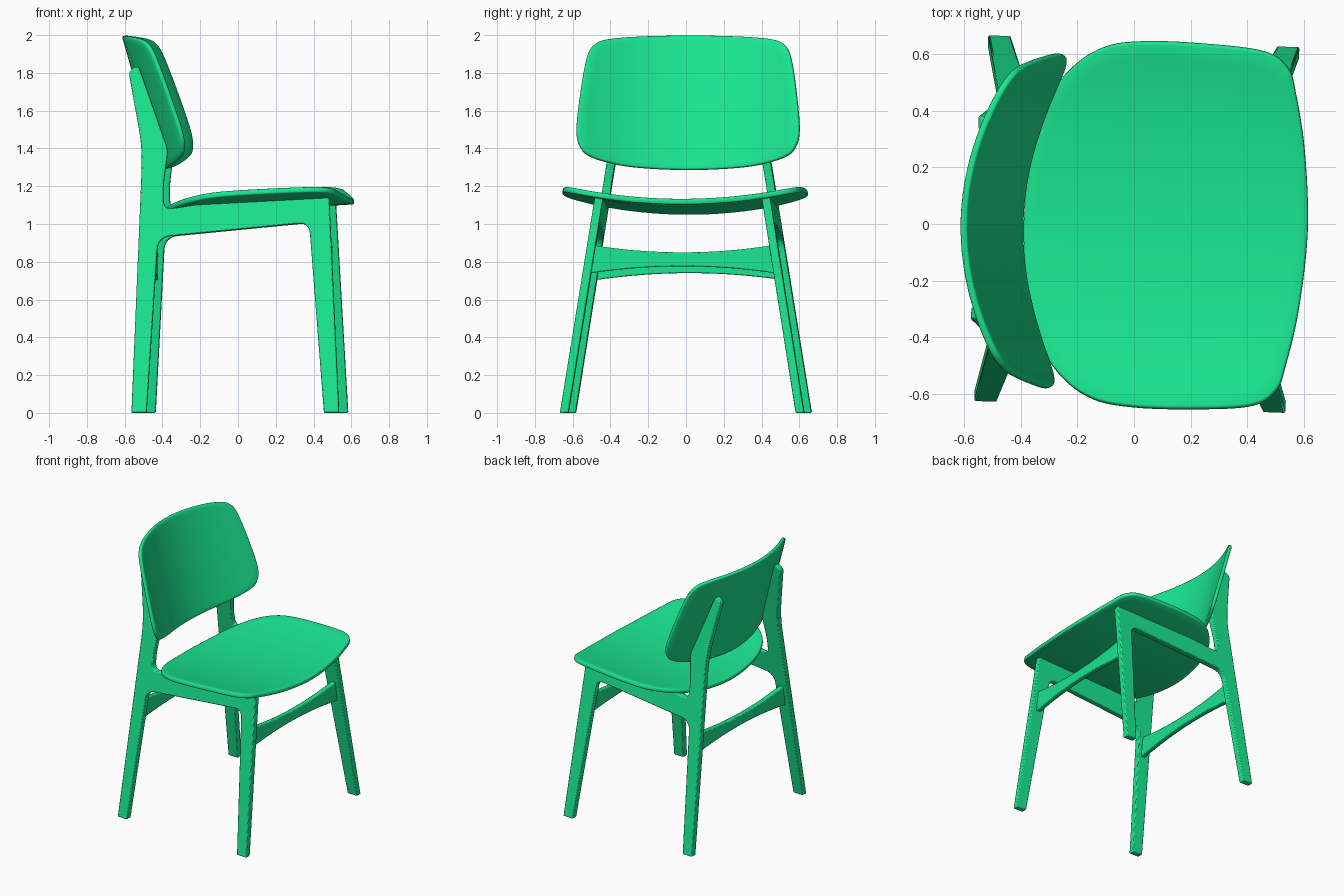
import bpy, bmesh, math
from mathutils import Vector

if "Cube" in bpy.data.objects:
    bpy.data.objects.remove(bpy.data.objects["Cube"])

TURN = math.radians(-2.2)      # the whole chair stands slightly turned
green = bpy.data.materials.new("green")
green.diffuse_color = (0.01, 0.8, 0.28, 1)
green.use_nodes = True
green.node_tree.nodes["Principled BSDF"].inputs["Base Color"].default_value = green.diffuse_color


def finish(name, bm, thickness=0, mirror=False, bevel=0.006):
    me = bpy.data.meshes.new(name)
    bm.to_mesh(me)
    bm.free()
    ob = bpy.data.objects.new(name, me)
    bpy.context.collection.objects.link(ob)
    ob.rotation_euler.z = TURN
    me.materials.append(green)
    if thickness:
        m = ob.modifiers.new("Solidify", 'SOLIDIFY')
        m.thickness, m.offset = thickness, -1
    if mirror:
        m = ob.modifiers.new("Mirror", 'MIRROR')
        m.use_axis = (False, True, False)
    m = ob.modifiers.new("Bevel", 'BEVEL')
    m.width, m.segments, m.limit_method = bevel, 2, 'ANGLE'
    m.angle_limit = math.radians(40)
    bpy.ops.object.select_all(action='DESELECT')
    ob.select_set(True)
    bpy.context.view_layer.objects.active = ob
    bpy.ops.object.shade_smooth_by_angle(angle=math.radians(35))
    return ob


def fillet(points, n=8):
    """Round each (a, b, radius) corner of a closed profile."""
    out = []
    for i, (a, b, r) in enumerate(points):
        p = Vector((a, b))
        if r == 0:
            out.append(p)
            continue
        d0 = (Vector(points[i - 1][:2]) - p).normalized()
        d1 = (Vector(points[(i + 1) % len(points)][:2]) - p).normalized()
        s, e = p + d0 * r, p + d1 * r
        for k in range(n + 1):
            t = k / n
            out.append(s * (1 - t) ** 2 + p * 2 * t * (1 - t) + e * t * t)
    return out


def slab(bm, side_a, side_b):
    """Solid between two matching loops of points."""
    A = [bm.verts.new(p) for p in side_a]
    B = [bm.verts.new(p) for p in side_b]
    n = len(A)
    bm.faces.new(A)
    bm.faces.new(B[::-1])
    for i in range(n):
        bm.faces.new((A[i], B[i], B[(i + 1) % n], A[(i + 1) % n]))
    bmesh.ops.recalc_face_normals(bm, faces=bm.faces[:])


def smooth_loop(pts, n=6):
    """Closed Catmull-Rom curve through the points."""
    out, m = [], len(pts)
    for i in range(m):
        p0, p1, p2, p3 = (Vector(pts[(i + k) % m]) for k in (-1, 0, 1, 2))
        for k in range(n):
            t = k / n
            out.append(0.5 * (2 * p1 + (p2 - p0) * t + (2 * p0 - 5 * p1 + 4 * p2 - p3) * t * t
                              + (3 * p1 - p0 - 3 * p2 + p3) * t ** 3))
    return out


def shell(name, half, place, thickness, flip):
    """Curved panel: half outline (side, along) mirrored, filled with rings."""
    outline = smooth_loop(half + [(-s, l) for s, l in half[-2:0:-1]])
    centre = Vector((0, (half[0][1] + half[-1][1]) / 2))
    bm = bmesh.new()
    rings, n = 12, len(outline)
    mid = bm.verts.new(place(*centre))
    prev = None
    for k in range(1, rings + 1):
        ring = [bm.verts.new(place(*centre.lerp(p, k / rings))) for p in outline]
        for i in range(n):
            j = (i + 1) % n
            if prev:
                bm.faces.new((prev[i], ring[i], ring[j], prev[j]))
            else:
                bm.faces.new((mid, ring[i], ring[j]))
        prev = ring
    if flip:
        bmesh.ops.reverse_faces(bm, faces=bm.faces[:])
    return finish(name, bm, thickness=thickness, bevel=0.008)


def lean(z):
    """Outer face of the leaning side frame."""
    return 0.647 - 0.16 * z


# Side frames: legs, seat rail and back post in one leaning slab
profile = fillet([
    (-0.54, 0, 0), (-0.46, 0, 0), (-0.405, 0.93, 0.07), (0.395, 1.008, 0.06),
    (0.48, 0, 0), (0.56, 0, 0), (0.50, 1.15, 0.01), (-0.18, 1.105, 0.05),
    (-0.375, 1.075, 0.05), (-0.38, 1.19, 0.05), (-0.355, 1.39, 0.03),
    (-0.515, 1.84, 0.025), (-0.567, 1.81, 0.03), (-0.49, 1.40, 0.12)])
bm = bmesh.new()
slab(bm, [(x, lean(z), z) for x, z in profile],
     [(x, lean(z) - 0.045, z) for x, z in profile])
finish("side_frames", bm, mirror=True)

# Stretchers: waisted boards between the front legs and the back legs
for name, x, zc in (("front_stretcher", 0.465, 0.813), ("back_stretcher", -0.46, 0.777)):
    edge = []
    for sign in (1, -1):
        for k in range(-10, 11):
            t = sign * k / 10
            z = zc + sign * (0.037 + 0.037 * t * t)
            edge.append((t * (lean(z) - 0.035), z))
    bm = bmesh.new()
    slab(bm, [(x - 0.018, y, z) for y, z in edge], [(x + 0.018, y, z) for y, z in edge])
    finish(name, bm)

# Seat: dished rounded panel
shell("seat",
      [(0, -0.39), (0.29, -0.36), (0.46, -0.30), (0.56, -0.22), (0.62, -0.12), (0.641, 0),
       (0.643, 0.18), (0.625, 0.425), (0.57, 0.52), (0.47, 0.555), (0.27, 0.593), (0, 0.613)],
      lambda s, l: (l, s, 1.10 + 0.055 * l + 0.19 * s * s), 0.03, True)

# Backrest: reclined curved panel
shell("backrest",
      [(0, 1.29), (0.2, 1.297), (0.36, 1.315), (0.50, 1.355), (0.56, 1.405), (0.583, 1.50),
       (0.565, 1.70), (0.535, 1.88), (0.50, 1.95), (0.43, 1.98), (0.25, 1.995), (0, 2.0)],
      lambda s, l: (-0.388 - 0.285 * (l - 1.29) + 0.54 * s * s - 0.05 * s ** 4, s, l), 0.025, False)
